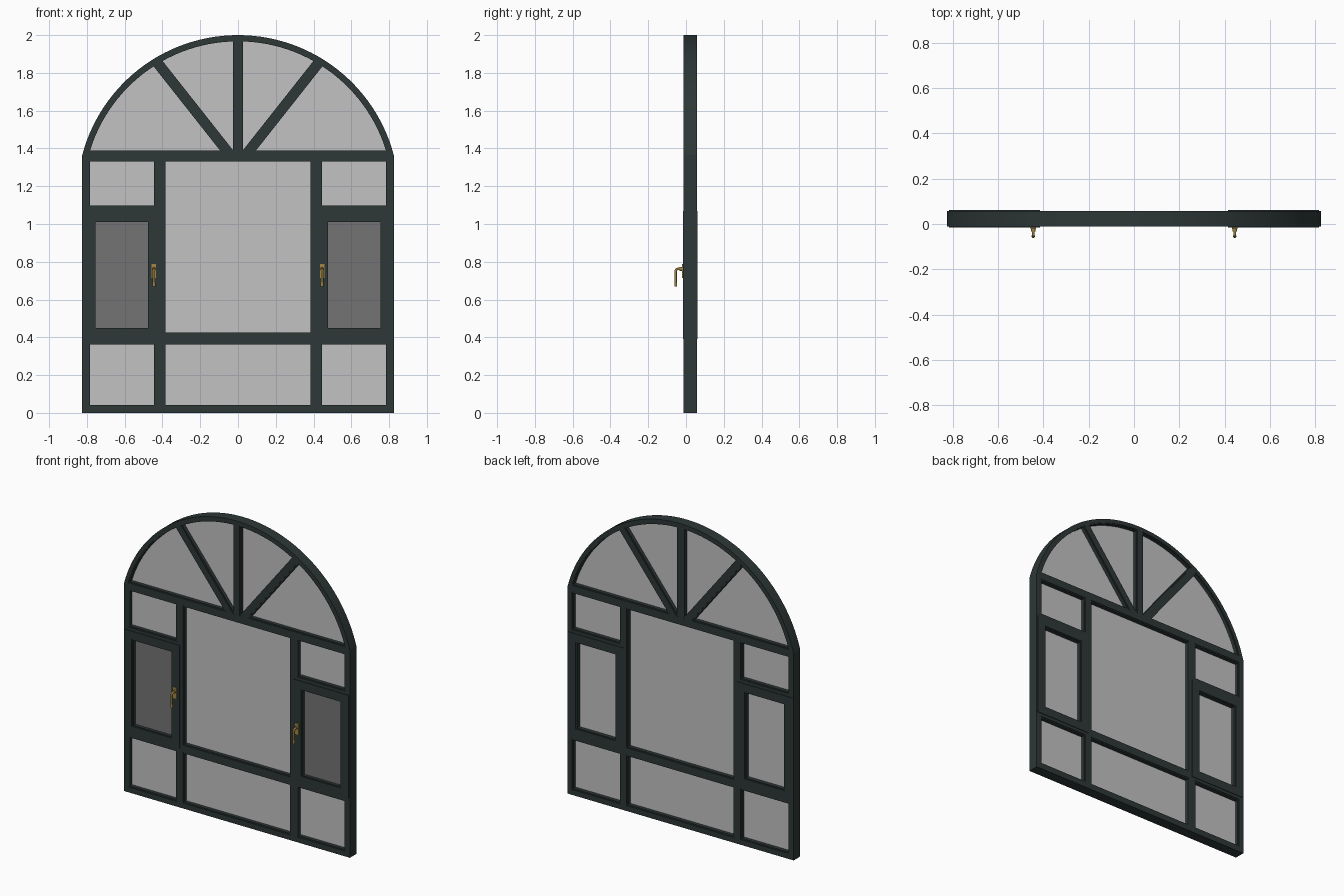
import bpy, bmesh, math
from mathutils import Vector, Matrix

if "Cube" in bpy.data.objects:
    bpy.data.objects.remove(bpy.data.objects["Cube"])


def material(name, rgba):
    m = bpy.data.materials.new(name)
    m.diffuse_color = rgba
    m.use_nodes = True
    m.node_tree.nodes["Principled BSDF"].inputs["Base Color"].default_value = m.diffuse_color
    return m


FRAME = material("dark_green_grey_frame", (0.027, 0.039, 0.038, 1))
GLASS = material("pale_grey_glass", (0.54, 0.54, 0.54, 1))
SCREEN = material("dark_grey_screen", (0.175, 0.175, 0.175, 1))
BRASS = material("aged_brass", (0.36, 0.24, 0.06, 1))

Y0, Y1 = -0.012, 0.057          # frame front and back
R_OUT, R_IN, CZ = 0.853, 0.820, 1.147   # arch radii and centre height
SPRING = 1.365


def finish(name, bm, mat):
    bmesh.ops.recalc_face_normals(bm, faces=bm.faces)
    me = bpy.data.meshes.new(name)
    bm.to_mesh(me)
    bm.free()
    me.materials.append(mat)
    ob = bpy.data.objects.new(name, me)
    bpy.context.collection.objects.link(ob)
    return ob


def box(name, x, z, y=(Y0, Y1), mat=FRAME):
    bm = bmesh.new()
    size = Vector((x[1] - x[0], y[1] - y[0], z[1] - z[0]))
    mid = Vector((x[0] + x[1], y[0] + y[1], z[0] + z[1])) / 2
    bmesh.ops.create_cube(bm, size=1, matrix=Matrix.Translation(mid) @ Matrix.Diagonal(size.to_4d()))
    return finish(name, bm, mat)


def extrude_quads(name, quads, y, mat):
    """Flat faces given in x, z, extruded through the depth y."""
    bm = bmesh.new()
    for q in quads:
        bm.faces.new([bm.verts.new((px, y[0], pz)) for px, pz in q])
    bmesh.ops.remove_doubles(bm, verts=bm.verts, dist=1e-5)
    ext = bmesh.ops.extrude_face_region(bm, geom=bm.faces[:], use_keep_orig=True)
    moved = [v for v in ext["geom"] if isinstance(v, bmesh.types.BMVert)]
    bmesh.ops.translate(bm, verts=moved, vec=(0, y[1] - y[0], 0))
    return finish(name, bm, mat)


def border(name, x, z, w, y):
    """Mitred rectangular ring; x and z are the outer limits."""
    o = [(x[0], z[0]), (x[1], z[0]), (x[1], z[1]), (x[0], z[1])]
    i = [(x[0] + w, z[0] + w), (x[1] - w, z[0] + w), (x[1] - w, z[1] - w), (x[0] + w, z[1] - w)]
    return extrude_quads(name, [(o[k], o[(k + 1) % 4], i[(k + 1) % 4], i[k]) for k in range(4)], y, FRAME)


def smooth(ob):
    bpy.ops.object.select_all(action='DESELECT')
    ob.select_set(True)
    bpy.context.view_layer.objects.active = ob
    bpy.ops.object.shade_smooth_by_angle(angle=math.radians(35))


def arc(r, a, n=56):
    return [(r * math.cos(a + (math.pi - 2 * a) * k / n),
             CZ + r * math.sin(a + (math.pi - 2 * a) * k / n)) for k in range(n + 1)]


def pane(name, x, z):
    """Glass sheet with a slightly recessed glazing bead around it."""
    box(name + "_glass", x, z, (0.014, 0.030), GLASS)
    border(name + "_bead", (x[0] - 0.008, x[1] + 0.008), (z[0] - 0.008, z[1] + 0.008), 0.008,
           (Y0 + 0.004, Y1 - 0.004))


def span(s, a, b):
    return tuple(sorted((s * a, s * b)))


def tube(name, x, path, r, mat, n=12):
    """Round bar swept along a path of y, z points."""
    bm = bmesh.new()
    pts = [Vector((x, y, z)) for y, z in path]
    rings = []
    for k, p in enumerate(pts):
        t = (pts[min(k + 1, len(pts) - 1)] - pts[max(k - 1, 0)]).normalized()
        u = Vector((1, 0, 0))
        v = t.cross(u)
        rings.append([bm.verts.new(p + r * (math.cos(a) * u + math.sin(a) * v))
                      for a in (2 * math.pi * j / n for j in range(n))])
    for a, b in zip(rings, rings[1:]):
        for j in range(n):
            bm.faces.new((a[j], a[(j + 1) % n], b[(j + 1) % n], b[j]))
    bm.faces.new(rings[0])
    bm.faces.new(rings[-1])
    smooth(finish(name, bm, mat))


# Main horizontal members
box("bottom_rail", (-0.825, 0.825), (0, 0.035))
box("lower_transom", (-0.80, 0.80), (0.370, 0.417))
box("arch_transom", (-0.80, 0.80), (1.338, 1.382))

# Arched head
a0 = math.asin((SPRING - CZ) / R_OUT)


def arch_ring(name, r0, r1, y):
    p, q = arc(r0, a0), arc(r1, a0)
    smooth(extrude_quads(name, [(p[k], p[k + 1], q[k + 1], q[k]) for k in range(len(p) - 1)], y, FRAME))


arch_ring("arch_head", R_OUT, R_IN + 0.006, (Y0, Y1))
arch_ring("arch_bead", R_IN + 0.006, R_IN, (Y0 + 0.004, Y1 - 0.004))

# Fan light glass with its bottom bead
box("fan_bead", (-0.79, 0.79), (1.38, 1.39), (Y0 + 0.004, Y1 - 0.004))
rim = arc(R_IN + 0.003, math.asin((1.385 - CZ) / (R_IN + 0.003)))
extrude_quads("fan_glass", [rim], (0.014, 0.030), GLASS)


# Radiating fan bars: a wide bead with a raised centre strip
def spoke(name, start, end):
    a, b = Vector(start), Vector(end)
    d = (b - a).normalized()
    side = Vector((-d.y, d.x))
    for part, w, inset in (("strip", 0.020, 0), ("bead", 0.0275, 0.004)):
        o = side * w
        extrude_quads(name + "_" + part, [[a + o, a - o, b - o, b + o]], (Y0 + inset, Y1 - inset), FRAME)


spoke("centre_spoke", (0, 1.36), (0, 1.975))

# Centre panes
pane("centre", (-0.385, 0.385), (0.425, 1.330))
pane("bottom_centre", (-0.385, 0.385), (0.043, 0.362))

for s, side in ((-1, "left"), (1, "right")):
    box(side + "_jamb", span(s, 0.792, 0.825), (0, SPRING))
    box(side + "_mullion", span(s, 0.393, 0.437), (0.02, 1.35))
    box(side + "_upper_transom", span(s, 0.42, 0.80), (1.045, 1.090))
    spoke(side + "_spoke", (s * 0.037, 1.36), (s * 0.428, 1.855))
    pane(side + "_top", span(s, 0.445, 0.784), (1.098, 1.330))
    pane(side + "_bottom", span(s, 0.445, 0.784), (0.043, 0.362))

    # Opening sash: dark screen at the front, glass at the back
    border(side + "_sash", span(s, 0.415, 0.818), (0.39, 1.07), 0.054, (-0.016, 0.061))
    border(side + "_sash_bead", span(s, 0.467, 0.764), (0.44, 1.02), 0.010, (-0.010, 0.055))
    box(side + "_sash_screen", span(s, 0.474, 0.756), (0.448, 1.012), (0.010, 0.014), SCREEN)
    box(side + "_sash_glass", span(s, 0.474, 0.756), (0.448, 1.012), (0.014, 0.030), GLASS)

    # Brass handle: backplate, neck collar, bent lever, tip
    hx = s * 0.445
    box(side + "_handle_plate", (hx - 0.012, hx + 0.012), (0.715, 0.787), (-0.022, -0.015), BRASS)
    tube(side + "_handle_collar", hx, [(-0.020, 0.762), (-0.034, 0.762)], 0.0105, BRASS, 20)
    tube(side + "_handle_lever", hx, [(-0.02, 0.762), (-0.044, 0.762), (-0.050, 0.760), (-0.054, 0.754),
                                      (-0.055, 0.745), (-0.055, 0.672)], 0.0065, BRASS)
    tube(side + "_handle_tip", hx, [(-0.054, 0.690), (-0.054, 0.668)], 0.0075, BRASS, 16)
